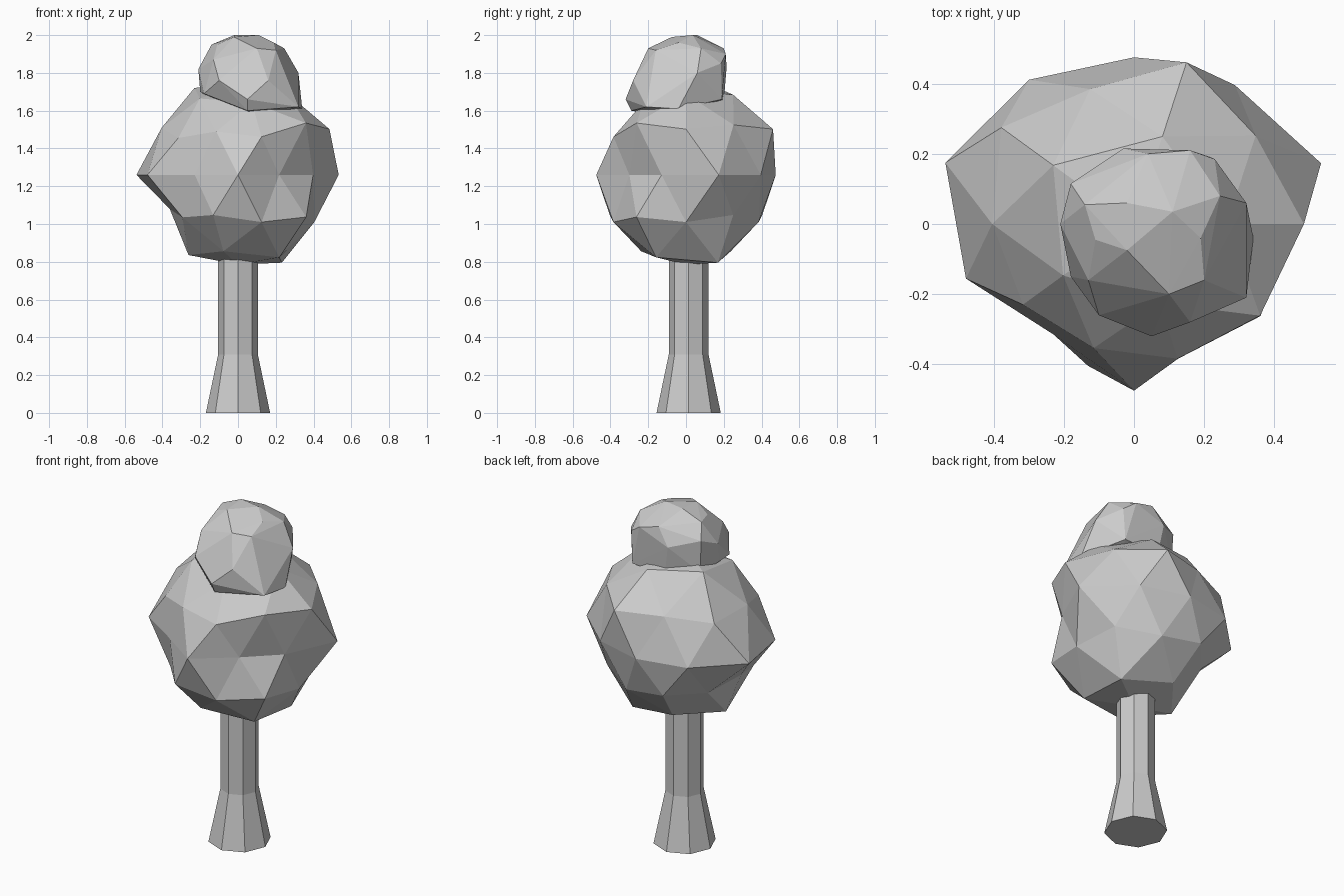
import bpy
import bmesh
from math import atan2, degrees
from mathutils import Matrix, Vector

cube = bpy.data.objects.get("Cube")
if cube:
    bpy.data.objects.remove(cube, do_unlink=True)

# One plain material for the whole tree
grey = bpy.data.materials.new("plain_grey")
grey.use_nodes = True
colour = (0.6, 0.6, 0.6, 1)
grey.diffuse_color = colour
grey.node_tree.nodes["Principled BSDF"].inputs["Base Color"].default_value = colour


def finish(name, bm):
    """Turn a bmesh into a flat shaded object with outward normals."""
    bmesh.ops.recalc_face_normals(bm, faces=bm.faces[:])
    mesh = bpy.data.meshes.new(name)
    bm.to_mesh(mesh)
    bm.free()
    mesh.materials.append(grey)
    obj = bpy.data.objects.new(name, mesh)
    bpy.context.collection.objects.link(obj)
    return obj


# Trunk: straight octagonal post whose foot flares out
TRUNK_RADIUS, FOOT_RADIUS = 0.105, 0.17
FLARE_TOP, TRUNK_TOP = 0.31, 0.9
bm = bmesh.new()
foot = bmesh.ops.create_circle(bm, segments=8, radius=FOOT_RADIUS, cap_ends=True)
bmesh.ops.translate(bm, verts=foot["verts"], vec=(0, 0.014, 0))
ring = [e for e in bm.edges]
for height, scale in ((FLARE_TOP, TRUNK_RADIUS / FOOT_RADIUS), (TRUNK_TOP, 1)):
    made = bmesh.ops.extrude_edge_only(bm, edges=ring)["geom"]
    for vert in (g for g in made if isinstance(g, bmesh.types.BMVert)):
        vert.co.x *= scale
        vert.co.y = 0.014 + (vert.co.y - 0.014) * scale
        vert.co.z = height
    ring = [g for g in made if isinstance(g, bmesh.types.BMEdge)]
bmesh.ops.contextual_create(bm, geom=ring)
finish("trunk", bm)

# Lower foliage: icosphere whose rings are pushed in and out,
# each ring listed anticlockwise from the +x side
RINGS = {
    "high": (1.06, 1.05, 1.14, 1, 0.95),
    "upper": (1.14, 1.06, 1.14, 1, 1.1, 1, 0.92, 0.92, 0.95, 1.1),
    "middle": (1.18, 1.03, 1, 1.07, 1.19, 1.06, 0.82, 1, 0.78, 0.88),
    "lower": (1, 1, 1, 1, 0.9, 0.85, 0.9, 1, 1, 1.05),
    "low": (1.15, 1, 1.05, 1, 1.08),
}


def ring_name(z):
    if abs(z) < 0.1:
        return "middle"
    if z > 0:
        return "high" if z > 0.7 else "upper"
    return "low" if z < -0.7 else "lower"


bm = bmesh.new()
bmesh.ops.create_icosphere(bm, subdivisions=2, radius=1)
for vert in bm.verts:
    direction = vert.co.normalized()
    push = 1
    if abs(direction.z) < 0.95:
        factors = RINGS[ring_name(direction.z)]
        step = 360 / len(factors)
        angle = degrees(atan2(direction.y, direction.x)) % 360
        # the small tolerance keeps angles just under a full turn at index zero
        push = factors[int((angle + 1) % 360 // step)]
    vert.co = direction * push
bmesh.ops.transform(bm, verts=bm.verts[:],
                    matrix=Matrix.Translation((0, 0, 1.26)) @ Matrix.Scale(0.475, 4))
finish("lower_foliage", bm)

# Upper foliage: faceted clump wrapped around its corner points
CORNERS = (
    # crown
    (-.02, .06, 2), (.11, .035, 2), (-.02, -.075, 1.99), (.19, -.04, 1.96),
    (-.11, -.045, 1.95), (-.14, .055, 1.95), (.04, .2, 1.93),
    # shoulders
    (.1, -.2, 1.93), (.2, -.16, 1.92), (-.13, -.16, 1.87), (.245, .08, 1.93),
    (.16, .21, 1.9), (.23, .185, 1.85), (-.03, .215, 1.83), (-.18, .115, 1.87),
    # waist
    (-.21, 0, 1.82), (-.1, -.26, 1.76), (.16, -.28, 1.76), (.32, .06, 1.8),
    # skirt
    (-.2, -.02, 1.7), (-.18, -.15, 1.69), (.05, -.32, 1.66), (.32, -.21, 1.62),
    (.34, -.04, 1.61), (.22, .19, 1.66), (-.17, .11, 1.68), (0, .2, 1.65),
    (.05, -.29, 1.6), (.1, -.05, 1.56),
)
bm = bmesh.new()
for corner in CORNERS:
    bm.verts.new(Vector(corner))
hull = bmesh.ops.convex_hull(bm, input=bm.verts[:])
spare = {g for g in hull["geom_interior"] + hull["geom_unused"]
         if isinstance(g, bmesh.types.BMVert)}
bmesh.ops.delete(bm, geom=list(spare), context="VERTS")
finish("upper_foliage", bm)
